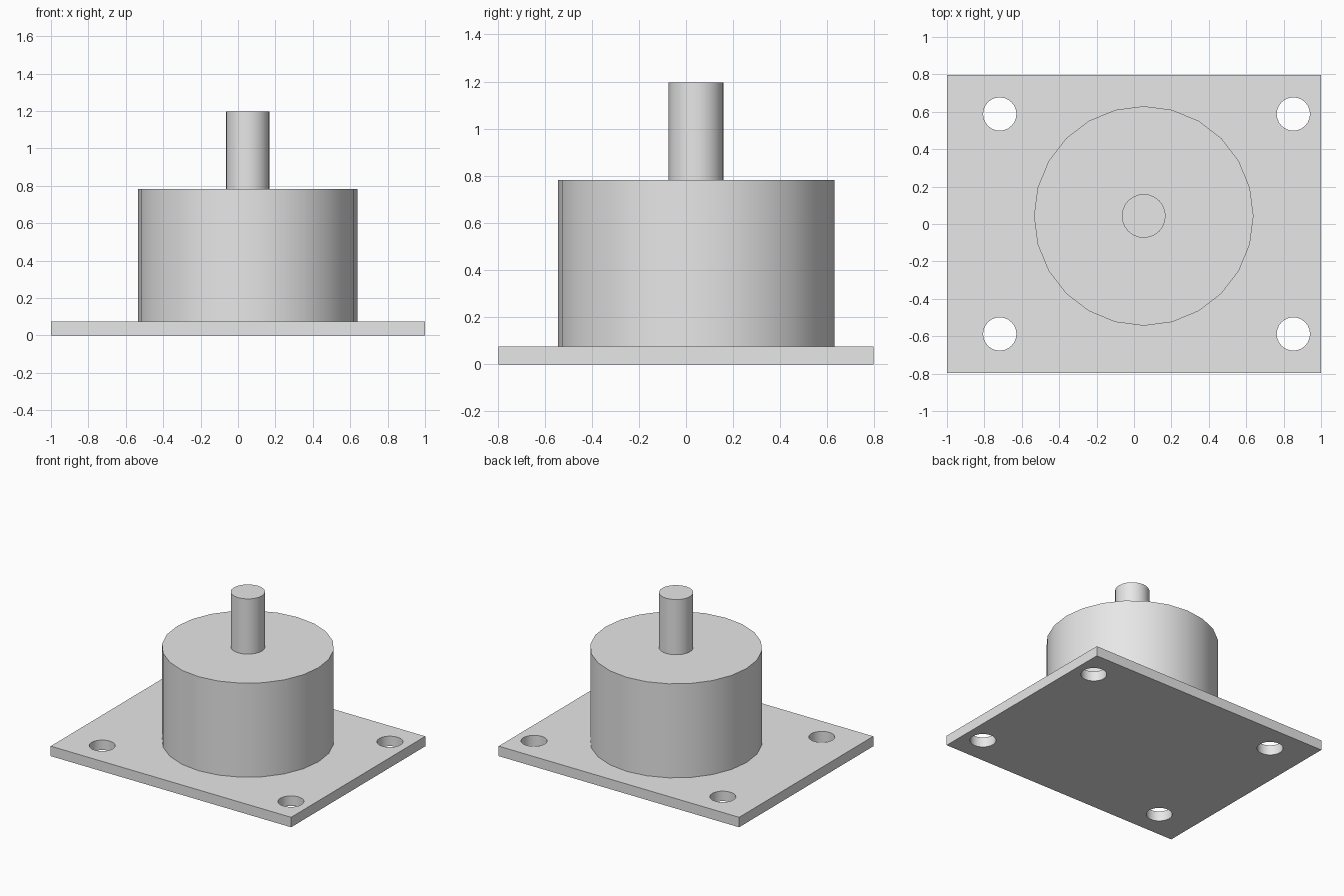
import bpy
import math

cube = bpy.data.objects.get("Cube")
if cube:
    bpy.data.objects.remove(cube, do_unlink=True)

SIDES = 24
PLATE_TOP, BODY_TOP, SHAFT_TOP = 0.075, 0.782, 1.197
AXIS = (0.052, 0.043)

grey = bpy.data.materials.new("light_grey")
grey.use_nodes = True
grey.diffuse_color = (0.8, 0.8, 0.8, 1)
grey.node_tree.nodes["Principled BSDF"].inputs["Base Color"].default_value = grey.diffuse_color


def smooth(obj):
    bpy.ops.object.select_all(action="DESELECT")
    obj.select_set(True)
    bpy.context.view_layer.objects.active = obj
    bpy.ops.object.shade_smooth_by_angle(angle=math.radians(30))


def cylinder(name, radius, centre, bottom, top):
    # rotated a quarter turn so that vertices fall on both axes
    bpy.ops.mesh.primitive_cylinder_add(
        vertices=SIDES, radius=radius, depth=top - bottom,
        location=(*centre, (bottom + top) / 2))
    obj = bpy.context.object
    obj.name = name
    obj.data.materials.append(grey)
    return obj


# Base plate
bpy.ops.mesh.primitive_cube_add(size=1, location=(0, 0, PLATE_TOP / 2))
plate = bpy.context.object
plate.name = "base_plate"
plate.scale = (2, 1.594, PLATE_TOP)
bpy.ops.object.transform_apply(location=False, rotation=False, scale=True)
plate.data.materials.append(grey)

# Four mounting holes through the plate
for x in (-0.718, 0.852):
    for y in (-0.588, 0.588):
        cutter = cylinder("hole_cutter", 0.089, (x, y), -0.1, 0.2)
        cutter.hide_render = True
        cut = plate.modifiers.new("mounting_hole", "BOOLEAN")
        cut.operation = "DIFFERENCE"
        cut.solver = "EXACT"
        cut.object = cutter
        bpy.context.view_layer.objects.active = plate
        bpy.ops.object.modifier_apply(modifier=cut.name)
        bpy.data.objects.remove(cutter, do_unlink=True)
smooth(plate)

# Round body and the shaft on top of it
smooth(cylinder("body", 0.587, AXIS, PLATE_TOP, BODY_TOP))
smooth(cylinder("shaft", 0.117, AXIS, BODY_TOP, SHAFT_TOP))
